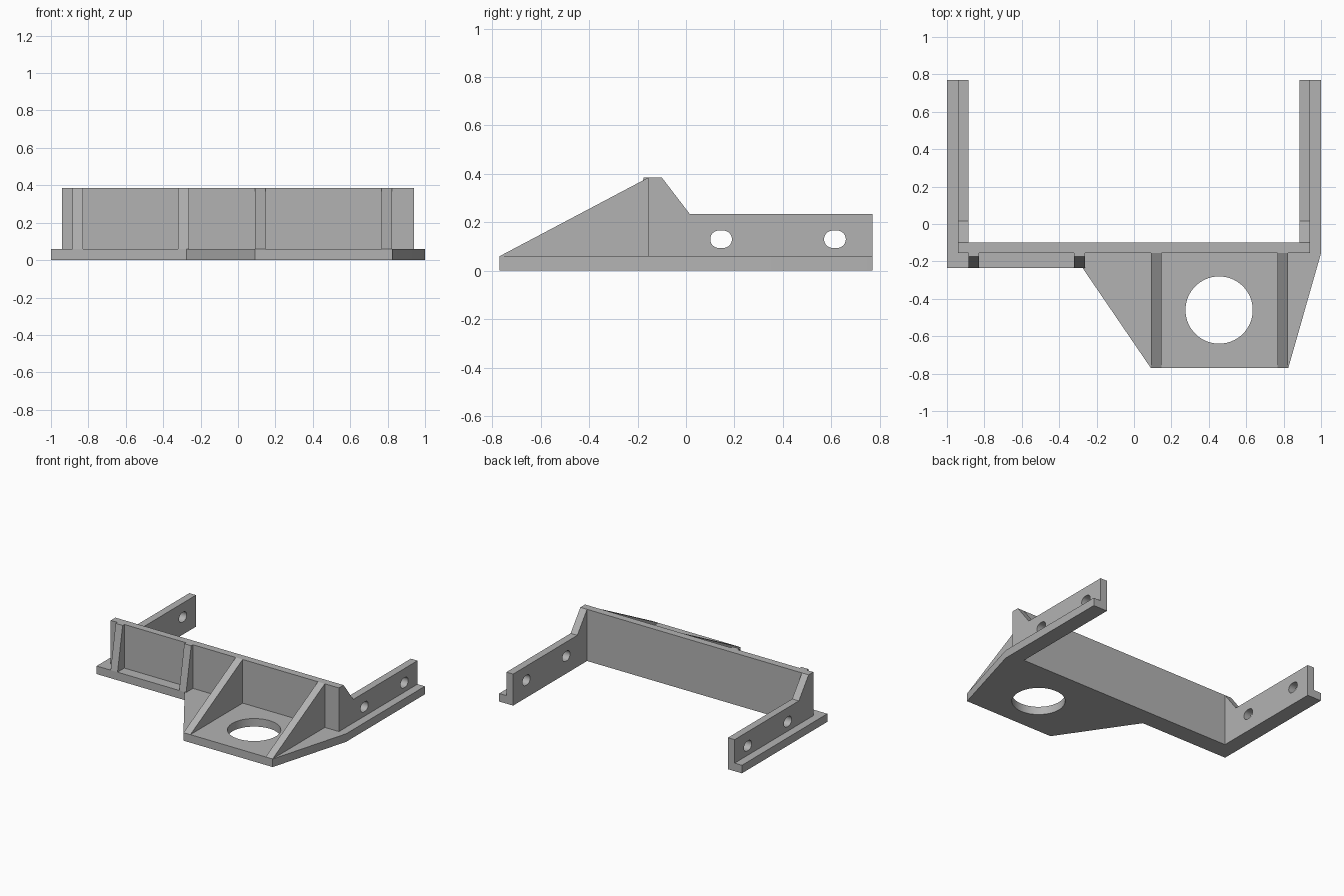
import bpy, bmesh, math
from mathutils import Vector

cube = bpy.data.objects.get("Cube")
if cube:
    bpy.data.objects.remove(cube, do_unlink=True)

grey = bpy.data.materials.new("plain grey")
grey.use_nodes = True
grey.diffuse_color = (0.45, 0.45, 0.45, 1)
grey.node_tree.nodes["Principled BSDF"].inputs["Base Color"].default_value = (0.45, 0.45, 0.45, 1)


def prism(name, profile, axis, low, high):
    """Extrude a profile along x (points are y, z) or along z (points are x, y)."""
    bm = bmesh.new()
    place = (lambda a, b: (low, a, b)) if axis == "x" else (lambda a, b: (a, b, low))
    face = bm.faces.new([bm.verts.new(place(a, b)) for a, b in profile])
    top = bmesh.ops.extrude_face_region(bm, geom=[face], use_keep_orig=True)["geom"]
    step = Vector((high - low, 0, 0)) if axis == "x" else Vector((0, 0, high - low))
    bmesh.ops.translate(bm, vec=step, verts=[g for g in top if isinstance(g, bmesh.types.BMVert)])
    bmesh.ops.recalc_face_normals(bm, faces=bm.faces)
    mesh = bpy.data.meshes.new(name)
    bm.to_mesh(mesh)
    bm.free()
    mesh.materials.append(grey)
    obj = bpy.data.objects.new(name, mesh)
    bpy.context.collection.objects.link(obj)
    return obj


def rounded(cx, cy, radius, stretch=0.0, steps=48):
    """Circle outline, pulled apart sideways into a slot when stretch is set."""
    points = []
    for i in range(steps):
        t = math.tau * (i + 0.5) / steps
        side = math.copysign(stretch, math.cos(t))
        points.append((cx + radius * math.cos(t) + side, cy + radius * math.sin(t)))
    return points


def cut(target, cutter):
    cutter.hide_render = True
    cutter.hide_set(True)
    cutter.display_type = "WIRE"
    mod = target.modifiers.new("hole", "BOOLEAN")
    mod.operation = "DIFFERENCE"
    mod.solver = "EXACT"
    mod.object = cutter
    # Bake the hole so that the helper can go away
    bpy.context.view_layer.update()
    graph = bpy.context.evaluated_depsgraph_get()
    mesh = bpy.data.meshes.new_from_object(target.evaluated_get(graph))
    target.modifiers.clear()
    target.data = mesh
    bpy.data.objects.remove(cutter, do_unlink=True)


BASE, TOP, RAIL = 0.06, 0.385, 0.235
BACK, FRONT = 0.77, -0.77
WALL_FRONT, WALL_BACK = -0.155, -0.1
INNER, OUTER = 0.885, 0.94

# Base plate with two arms and an offset tongue
outline = [(-1, BACK), (-1, -0.235), (-0.275, -0.235), (0.09, FRONT), (0.825, FRONT),
           (1, WALL_FRONT), (1, BACK), (INNER, BACK), (INNER, WALL_BACK),
           (-INNER, WALL_BACK), (-INNER, BACK)]
base = prism("base_plate", outline, "z", 0, BASE)
cut(base, prism("tongue_hole_cutter", rounded(0.455, -0.46, 0.18), "z", -0.1, 0.2))

# Cross wall
prism("cross_wall", [(WALL_FRONT, BASE), (WALL_BACK, BASE), (WALL_BACK, TOP), (WALL_FRONT, TOP)],
      "x", -INNER, INNER)

# Side rails with two slots each
rail = [(WALL_FRONT, BASE), (BACK, BASE), (BACK, RAIL), (0.015, RAIL), (WALL_BACK, TOP), (WALL_FRONT, TOP)]
for name, x in (("left_rail", INNER), ("right_rail", -OUTER)):
    side = prism(name, rail, "x", x, x + OUTER - INNER)
    for y in (0.145, 0.615):
        cut(side, prism("slot_cutter", rounded(y, 0.13, 0.036, 0.009, 32), "x", x - 0.1, x + 0.2))

# Long gussets over the tongue
long_rib = [(WALL_FRONT, BASE), (WALL_FRONT, TOP), (FRONT, BASE)]
for name, x in (("inner_gusset", 0.09), ("outer_gusset", 0.767)):
    prism(name, long_rib, "x", x, x + 0.057)

# Short steep ribs on the narrow ledge
short_rib = [(WALL_FRONT, BASE), (WALL_FRONT, TOP), (-0.175, TOP), (-0.235, BASE)]
for name, x in (("outer_short_rib", -INNER), ("inner_short_rib", -0.32)):
    prism(name, short_rib, "x", x, x + 0.057)

# Smooth hole walls, sharp edges elsewhere
for obj in bpy.context.scene.objects:
    obj.select_set(obj.type == "MESH")
bpy.context.view_layer.objects.active = base
bpy.ops.object.shade_smooth_by_angle(angle=math.radians(30))
